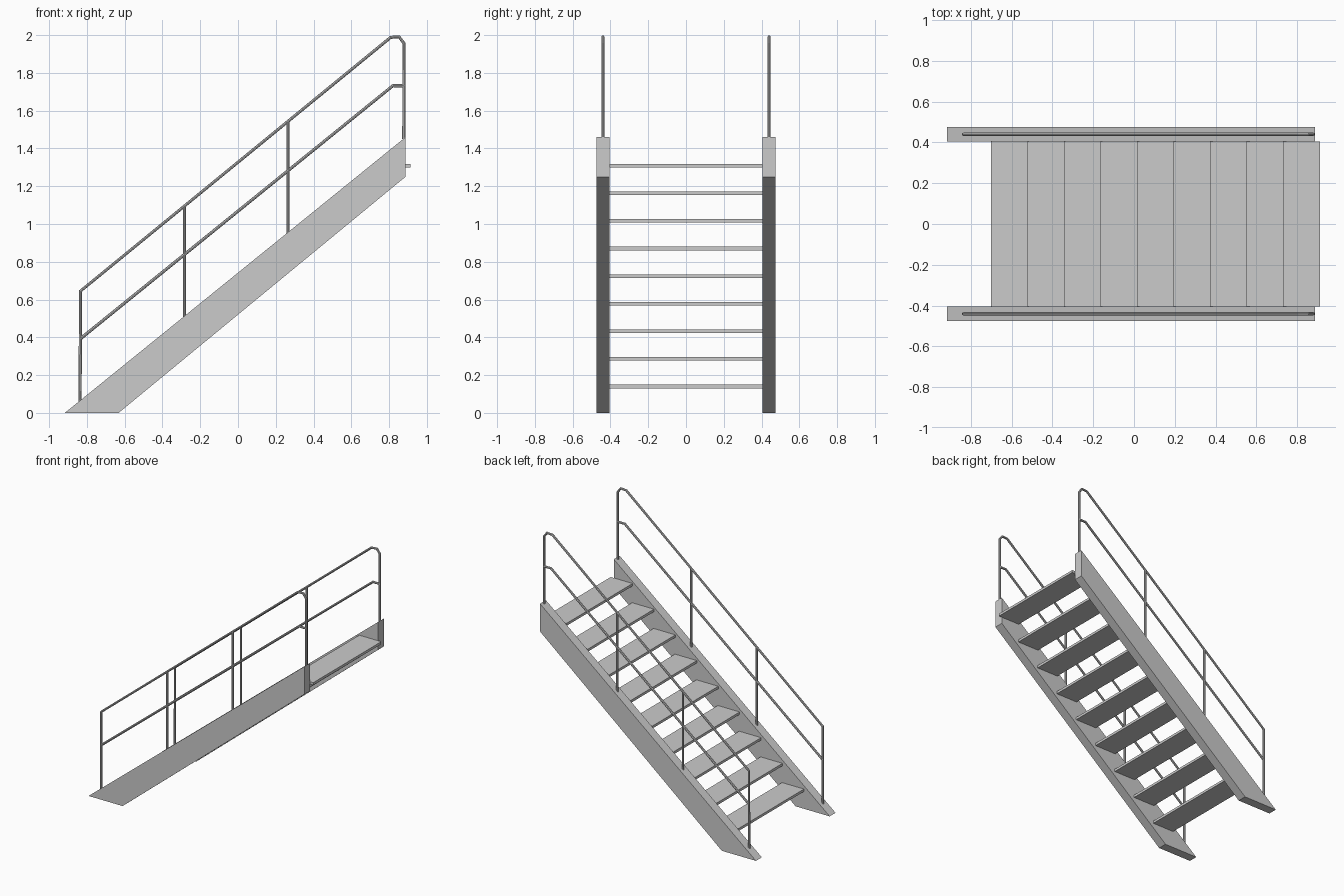
import bpy, bmesh

if "Cube" in bpy.data.objects:
    bpy.data.objects.remove(bpy.data.objects["Cube"])

TUBE_R = 0.0085


def mesh_object(name, bm):
    bmesh.ops.recalc_face_normals(bm, faces=bm.faces)
    me = bpy.data.meshes.new(name)
    bm.to_mesh(me)
    bm.free()
    ob = bpy.data.objects.new(name, me)
    bpy.context.collection.objects.link(ob)
    return ob


def prism(name, profile, y0, y1):
    """Extrude an x-z profile from y0 to y1."""
    bm = bmesh.new()
    face = bm.faces.new([bm.verts.new((x, y0, z)) for x, z in profile])
    ext = bmesh.ops.extrude_face_region(bm, geom=[face])
    verts = [v for v in ext["geom"] if isinstance(v, bmesh.types.BMVert)]
    bmesh.ops.translate(bm, verts=verts, vec=(0, y1 - y0, 0))
    return mesh_object(name, bm)


def tube(name, path, y):
    """Thin round bar along an x-z path."""
    cu = bpy.data.curves.new(name, 'CURVE')
    cu.dimensions = '3D'
    cu.bevel_depth = TUBE_R
    cu.bevel_resolution = 2
    cu.use_fill_caps = True
    sp = cu.splines.new('POLY')
    sp.points.add(len(path) - 1)
    for p, (x, z) in zip(sp.points, path):
        p.co = (x, y, z, 1)
    ob = bpy.data.objects.new(name, cu)
    bpy.context.collection.objects.link(ob)
    bpy.ops.object.select_all(action='DESELECT')
    ob.select_set(True)
    bpy.context.view_layer.objects.active = ob
    bpy.ops.object.convert(target='MESH')
    bpy.ops.object.shade_smooth_by_angle()


STRINGER = [(-0.917, 0), (-0.632, 0), (0.887, 1.25), (0.887, 1.46)]
HANDRAIL = [(-0.836, 0.06), (-0.834, 0.645), (0.808, 1.988),
            (0.853, 1.991), (0.878, 1.957), (0.878, 1.45)]
MIDRAIL = [(-0.834, 0.393), (0.82, 1.732), (0.878, 1.732)]
POSTS = [(-0.283, 0.505, 1.096), (0.265, 0.95, 1.544)]

for side, s in (("left", 1), ("right", -1)):
    # sloping side beam
    prism(f"stringer_{side}", STRINGER, s * 0.405, s * 0.475)
    # railing
    tube(f"handrail_{side}", HANDRAIL, s * 0.44)
    tube(f"mid_rail_{side}", MIDRAIL, s * 0.44)
    for i, (x, z0, z1) in enumerate(POSTS):
        tube(f"post_{side}_{i + 1}", [(x, z0), (x, z1)], s * 0.44)

# treads
for i in range(9):
    x, z = -0.702 + 0.179 * i, 0.130 + 0.1462 * i
    prism(f"tread_{i + 1}", [(x, z), (x + 0.183, z), (x + 0.183, z + 0.019),
                             (x, z + 0.019)], -0.405, 0.405)
